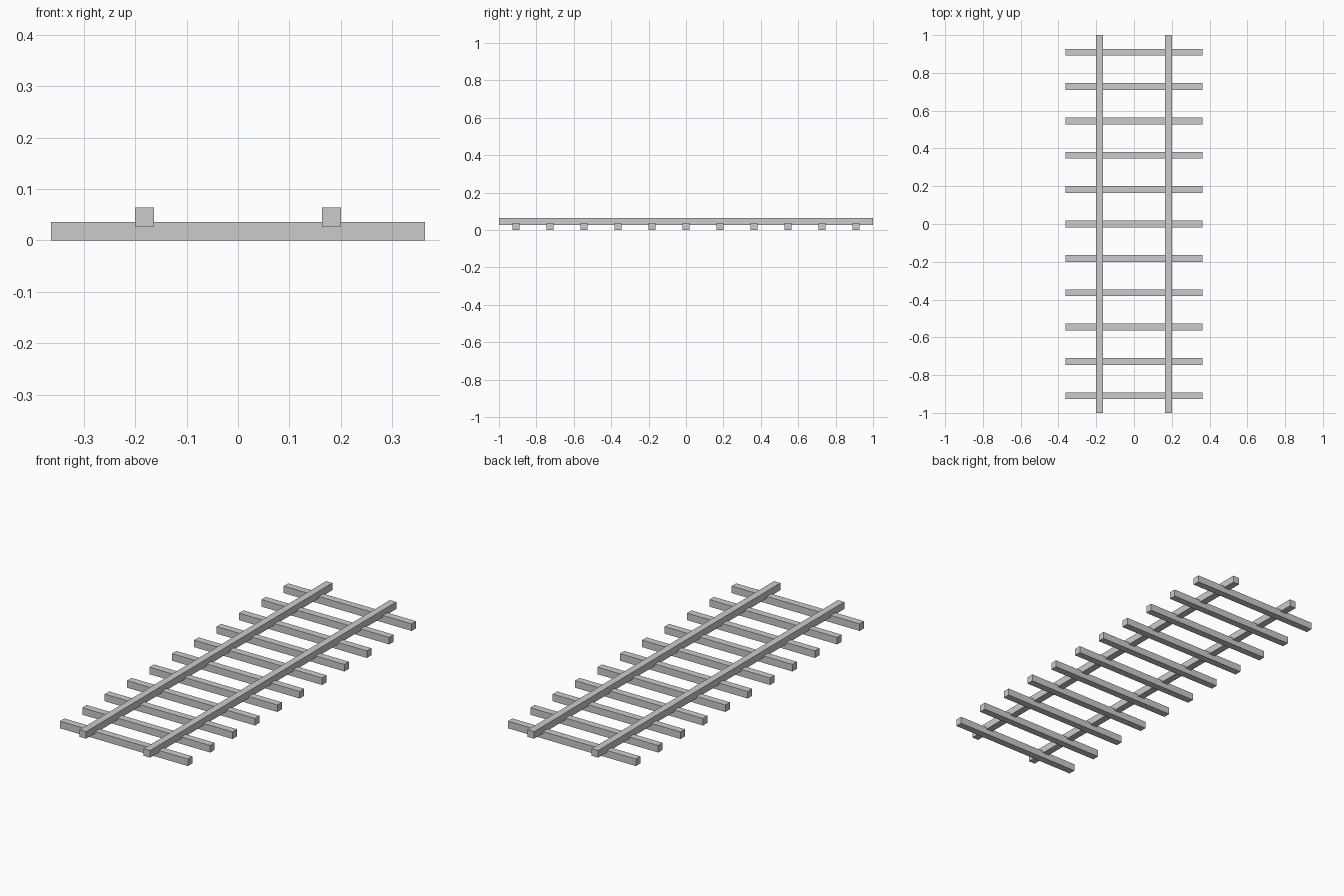
import bpy

if "Cube" in bpy.data.objects:
    bpy.data.objects.remove(bpy.data.objects["Cube"])

S = 2 / 55            # square timber and rail section
PITCH = 2 / 11        # spacing between sleepers


def box(name, center, size):
    bpy.ops.mesh.primitive_cube_add(size=1, location=center)
    obj = bpy.context.object
    obj.name = name
    obj.scale = size
    bpy.ops.object.transform_apply(location=False, rotation=False, scale=True)
    return obj


# Sleepers: eleven crosswise beams resting on the ground
for i in range(11):
    box(f"sleeper_{i + 1}", (0, (i - 5) * PITCH, S / 2), (20 * S, S, S))

# Rails: two long bars sunk slightly into the sleepers
for side, x in (("left", -PITCH), ("right", PITCH)):
    box(f"rail_{side}", (x, 0, 1.25 * S), (S, 2, S))
